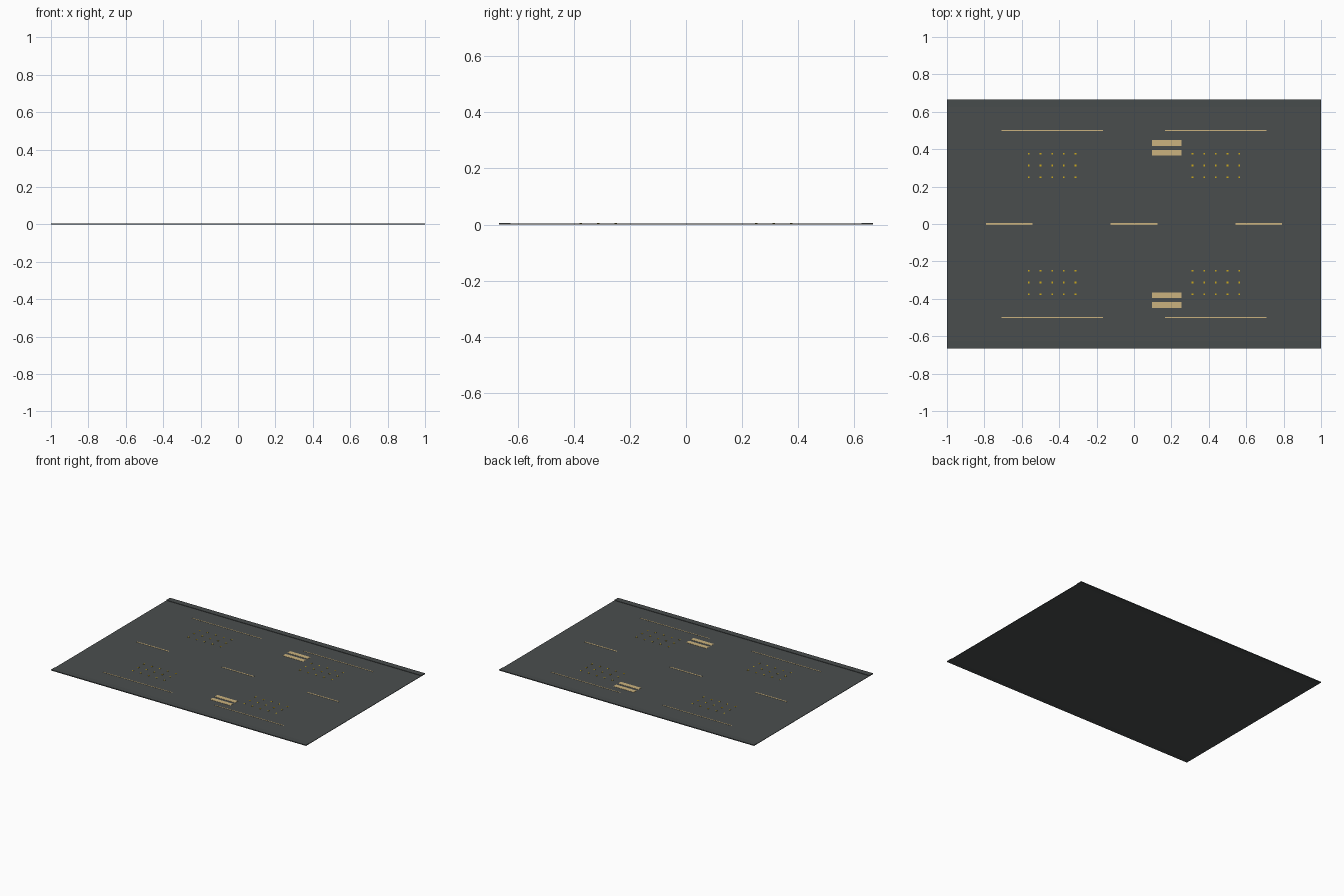
import bpy, bmesh
from mathutils import Matrix

if "Cube" in bpy.data.objects:
    bpy.data.objects.remove(bpy.data.objects["Cube"])

def mat(name, col):
    m = bpy.data.materials.new(name)
    m.diffuse_color = (*col, 1)
    m.use_nodes = True
    m.node_tree.nodes["Principled BSDF"].inputs["Base Color"].default_value = m.diffuse_color
    return m

ASPHALT = mat("asphalt grey", (0.068, 0.076, 0.076))
KERB = mat("kerb grey", (0.064, 0.072, 0.072))
PAINT = mat("cream paint", (0.60, 0.45, 0.21))
STUD = mat("golden yellow", (0.62, 0.40, 0.01))

def boxes(name, material, items):
    """One object from boxes given as (cx, cy, size x, size y, z bottom, z top)."""
    bm = bmesh.new()
    for cx, cy, sx, sy, z0, z1 in items:
        bmesh.ops.create_cube(bm, size=1, matrix=Matrix.Translation((cx, cy, (z0 + z1) / 2))
                              @ Matrix.Diagonal((sx, sy, z1 - z0, 1)))
    me = bpy.data.meshes.new(name)
    bm.to_mesh(me)
    bm.free()
    me.materials.append(material)
    ob = bpy.data.objects.new(name, me)
    bpy.context.collection.objects.link(ob)
    return ob

U = 1 / 24          # layout grid
TOP = 0.003         # road surface height
MARK = TOP + 0.0012

# road slab and raised kerb strips
boxes("road_slab", ASPHALT, [(0, 0, 2, 30 * U, 0, TOP)])
boxes("kerbs", KERB, [(0, s * 15.5 * U, 2, U, 0, 0.006) for s in (-1, 1)])

# centre dashes
boxes("centre_dashes", PAINT, [(x, 0, 6 * U, 0.009, TOP - 0.001, MARK) for x in (-16 * U, 0, 16 * U)])

# thin lane edge lines
boxes("edge_lines", PAINT, [(sx * 10.5 * U, sy * 12 * U, 13 * U, 0.006, TOP - 0.001, MARK)
                            for sx in (-1, 1) for sy in (-1, 1)])

# paired broad bars
boxes("broad_bars", PAINT, [(0.175, sy * y, 0.16, 0.031, TOP - 0.001, MARK)
                            for sy in (-1, 1) for y in (0.381, 0.433)])

# grids of small studs
boxes("studs", STUD, [(sx * 10.5 * U + i * 1.5 * U, sy * 7.5 * U + j * 1.5 * U, 0.009, 0.009, TOP - 0.001, MARK + 0.0005)
                      for sx in (-1, 1) for sy in (-1, 1) for i in range(-2, 3) for j in (-1, 0, 1)])
